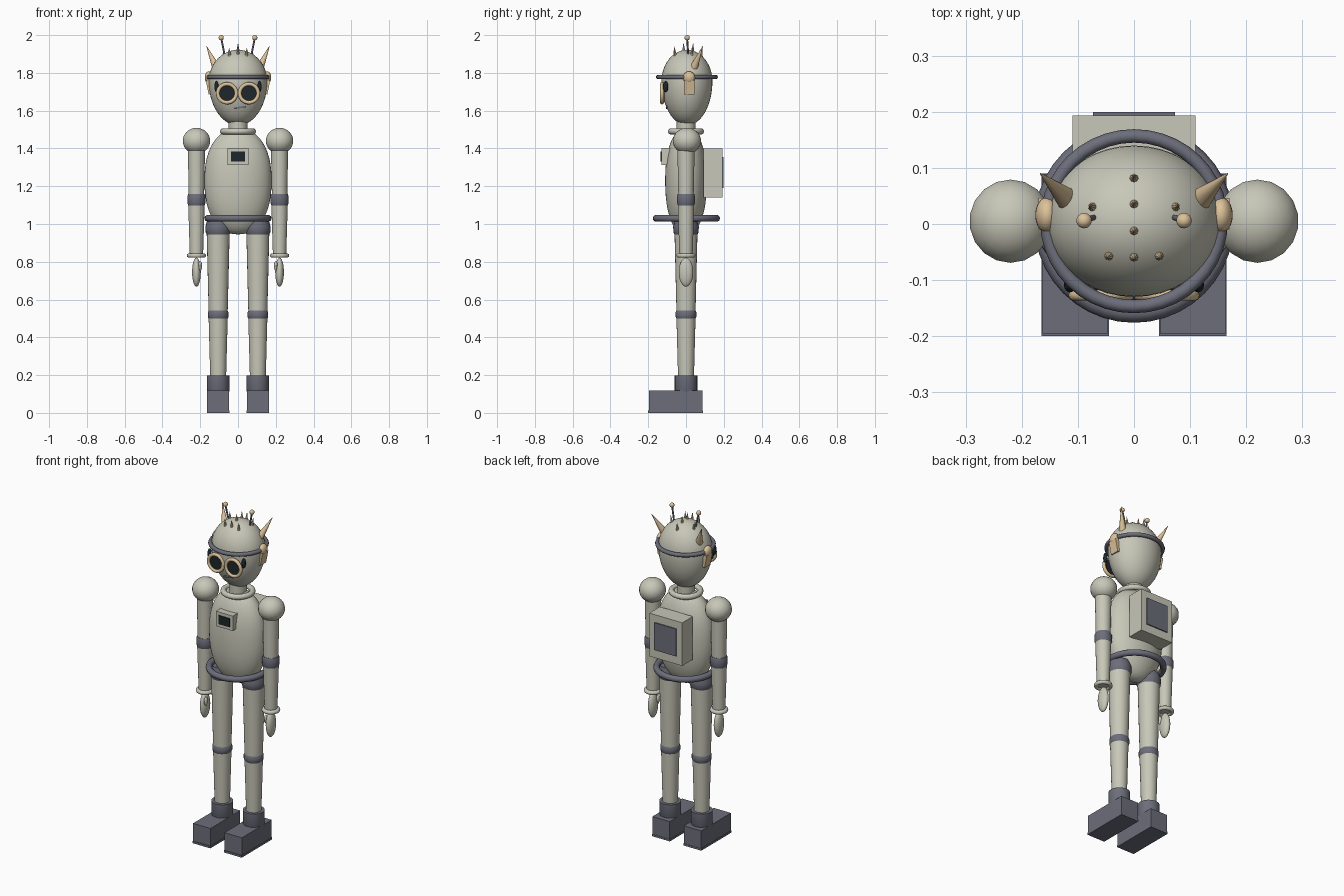
import bpy
import bmesh
import math
from mathutils import Matrix, Vector

if "Cube" in bpy.data.objects:
    bpy.data.objects.remove(bpy.data.objects["Cube"], do_unlink=True)


def material(name, rgb):
    m = bpy.data.materials.new(name)
    m.use_nodes = True
    m.diffuse_color = (*rgb, 1)
    m.node_tree.nodes["Principled BSDF"].inputs["Base Color"].default_value = (*rgb, 1)
    return m


SHELL = material("pale grey shell", (0.57, 0.57, 0.48))
DARK = material("slate grey", (0.15, 0.155, 0.195))
TAN = material("warm tan", (0.72, 0.54, 0.32))
BLACK = material("glass black", (0.013, 0.02, 0.024))


def finish(name, bm, mat, matrix=Matrix(), angle=40):
    """Turn a bmesh into a shaded, coloured object."""
    bm.transform(matrix)
    bmesh.ops.recalc_face_normals(bm, faces=bm.faces)
    mesh = bpy.data.meshes.new(name)
    bm.to_mesh(mesh)
    bm.free()
    mesh.shade_smooth()
    mesh.set_sharp_from_angle(angle=math.radians(angle))
    mesh.materials.append(mat)
    ob = bpy.data.objects.new(name, mesh)
    bpy.context.collection.objects.link(ob)
    return ob


def place(loc, scale=(1, 1, 1), rot=None):
    r = rot.to_matrix().to_4x4() if rot else Matrix()
    return Matrix.Translation(loc) @ r @ Matrix.Diagonal((*scale, 1))


def lathe(name, profile, mat, x=0, y=0, depth=1, sides=24):
    """Revolve (radius, height) points about z, squashed in y by depth."""
    bm = bmesh.new()
    rings = []
    for r, z in profile:
        turn = [2 * math.pi * i / sides for i in range(sides)]
        rings.append([bm.verts.new((r * math.cos(a), r * math.sin(a), z)) for a in turn])
    for low, high in zip(rings, rings[1:]):
        for i in range(sides):
            j = (i + 1) % sides
            bm.faces.new((low[i], low[j], high[j], high[i]))
    bm.faces.new(rings[0][::-1])
    bm.faces.new(rings[-1])
    return finish(name, bm, mat, place((x, y, 0), (1, depth, 1)))


def egg(name, low, mid, high, radius, mat, power=2.0, y=0, depth=1):
    """Rounded body, widest at mid, with a superellipse outline."""
    pts = []
    for i in range(25):
        a = -math.pi / 2 + math.pi * i / 24
        s, c = math.sin(a), max(math.cos(a), 0.01)
        h = math.copysign(abs(s) ** (2 / power), s)
        pts.append((radius * c ** (2 / power), mid + h * (high - mid if s > 0 else mid - low)))
    return lathe(name, pts, mat, y=y, depth=depth, sides=40)


def ball(name, loc, size, mat, sides=20):
    bm = bmesh.new()
    bmesh.ops.create_uvsphere(bm, u_segments=sides, v_segments=sides // 2 + 2, radius=1)
    return finish(name, bm, mat, place(loc, size))


def box(name, loc, size, mat, tilt=0):
    bm = bmesh.new()
    bmesh.ops.create_cube(bm, size=1)
    m = Matrix.Translation(loc) @ Matrix.Rotation(tilt, 4, "Y") @ Matrix.Diagonal((*size, 1))
    return finish(name, bm, mat, m)


def ring(name, loc, major, minor, mat, upright=False, scale=(1, 1, 1)):
    """Torus around z, or facing the front when upright."""
    bm = bmesh.new()
    n, k = 40, 10
    v = []
    for i in range(n):
        a = 2 * math.pi * i / n
        for j in range(k):
            b = 2 * math.pi * j / k
            r = major + minor * math.cos(b)
            v.append(bm.verts.new((r * math.cos(a), r * math.sin(a), minor * math.sin(b))))
    for i in range(n):
        for j in range(k):
            p, q = i * k, (i + 1) % n * k
            bm.faces.new((v[p + j], v[q + j], v[q + (j + 1) % k], v[p + (j + 1) % k]))
    turn = Matrix.Rotation(math.pi / 2 if upright else 0, 4, "X")
    return finish(name, bm, mat, place(loc, scale) @ turn, 180)


def rod(name, start, end, r1, r2, mat, sides=12):
    """Cylinder or cone between two points."""
    a, b = Vector(start), Vector(end)
    bm = bmesh.new()
    bmesh.ops.create_cone(bm, cap_ends=True, segments=sides, radius1=r1, radius2=r2,
                          depth=(b - a).length)
    turn = (b - a).to_track_quat("Z", "Y")
    return finish(name, bm, mat, place((a + b) / 2, rot=turn))


# Torso, neck and rings
egg("torso", 0.945, 1.23, 1.505, 0.178, SHELL, power=2.25, depth=0.62)
lathe("neck", [(0.05, 1.46), (0.05, 1.56)], SHELL)
ring("neck_ring", (0, 0, 1.49), 0.08, 0.016, SHELL)
ring("waist_ring", (0, 0.002, 1.03), 0.16, 0.018, DARK)

# Chest display and backpack
box("chest_frame", (0, -0.105, 1.357), (0.112, 0.05, 0.09), SHELL)
box("chest_screen", (0, -0.131, 1.357), (0.074, 0.008, 0.052), BLACK)
box("backpack", (0, 0.143, 1.27), (0.22, 0.1, 0.26), SHELL)
box("backpack_panel", (0, 0.195, 1.272), (0.146, 0.009, 0.165), DARK)

# Head with band, mouth and spikes
HEAD_Y = 0.005
egg("head", 1.522, 1.755, 1.922, 0.155, SHELL, y=HEAD_Y, depth=0.87)
ring("head_band", (0, HEAD_Y, 1.778), 0.152, 0.012, DARK, scale=(1.02, 1, 1))
box("mouth", (0.01, -0.1, 1.617), (0.065, 0.014, 0.009), DARK, tilt=-0.15)


def head_top(x, y):
    s = 1 - (x / 0.155) ** 2 - ((y - HEAD_Y) / 0.135) ** 2
    return 1.755 + 0.167 * math.sqrt(max(s, 0))


spots = [(0, 0.08), (0, 0.035), (0, -0.012), (0, -0.058)]
spots += [(s * x, y) for s in (-1, 1) for x, y in ((0.073, 0.03), (0.044, -0.056))]
for x, y in spots:
    z = head_top(x, y)
    rod("crown_spike", (x, y, z - 0.008), (x * 1.08, y * 1.08, z + 0.038), 0.009, 0.0005, TAN, 8)

for side, s in (("right", -1), ("left", 1)):
    # Goggles
    ring(side + "_goggle_rim", (s * 0.058, -0.127, 1.692), 0.049, 0.01, TAN, upright=True)
    rod(side + "_goggle_lens", (s * 0.058, -0.115, 1.692), (s * 0.058, -0.128, 1.692),
        0.046, 0.046, BLACK, 32)
    ball(side + "_goggle_hinge", (s * 0.114, -0.108, 1.727), (0.011, 0.014, 0.03), BLACK, 12)

    # Ears, horns and antennae
    ball(side + "_ear", (s * 0.155, 0.016, 1.776), (0.021, 0.032, 0.032), TAN)
    box(side + "_ear_flap", (s * 0.152, 0.018, 1.725), (0.022, 0.056, 0.075), TAN, tilt=s * 0.2)
    rod(side + "_horn", (s * 0.112, 0.038, 1.82), (s * 0.167, 0.09, 1.943), 0.023, 0.001, TAN, 16)
    rod(side + "_antenna", (s * 0.068, 0.013, 1.88), (s * 0.089, 0.006, 1.985), 0.005, 0.005, DARK)
    ball(side + "_antenna_tip", (s * 0.089, 0.006, 1.986), (0.014, 0.014, 0.014), TAN, 14)

    # Arm
    x = s * 0.22
    ball(side + "_shoulder", (x, 0.005, 1.44), (0.074, 0.075, 0.069), SHELL, 18)
    lathe(side + "_upper_arm", [(0.04, 1.12), (0.046, 1.42)], SHELL, x)
    lathe(side + "_elbow_band", [(0.043, 1.098), (0.048, 1.112), (0.048, 1.146), (0.043, 1.16)],
          DARK, x)
    lathe(side + "_forearm", [(0.035, 0.83), (0.044, 1.12)], SHELL, x)
    ring(side + "_wrist_ring", (x, 0, 0.833), 0.039, 0.012, SHELL)
    ball(side + "_hand", (x, 0, 0.745), (0.023, 0.038, 0.077), SHELL)
    ball(side + "_thumb", (s * 0.2, -0.02, 0.778), (0.01, 0.014, 0.026), SHELL, 12)

    # Leg
    x = s * 0.105
    lathe(side + "_hip", [(0.055, 0.935), (0.066, 0.955), (0.068, 0.985), (0.058, 1.02)], DARK, x)
    lathe(side + "_thigh", [(0.05, 0.52), (0.061, 0.96)], SHELL, x)
    lathe(side + "_knee_band", [(0.05, 0.498), (0.055, 0.508), (0.055, 0.532), (0.05, 0.542)],
          DARK, x)
    lathe(side + "_shin", [(0.041, 0.15), (0.051, 0.52)], SHELL, x)
    lathe(side + "_ankle_cuff", [(0.05, 0.095), (0.06, 0.115), (0.06, 0.198)], DARK, x)
    box(side + "_foot", (x, -0.054, 0.062), (0.116, 0.284, 0.112), DARK)
    box(side + "_sole", (x, -0.055, 0.006), (0.12, 0.29, 0.012), DARK)
